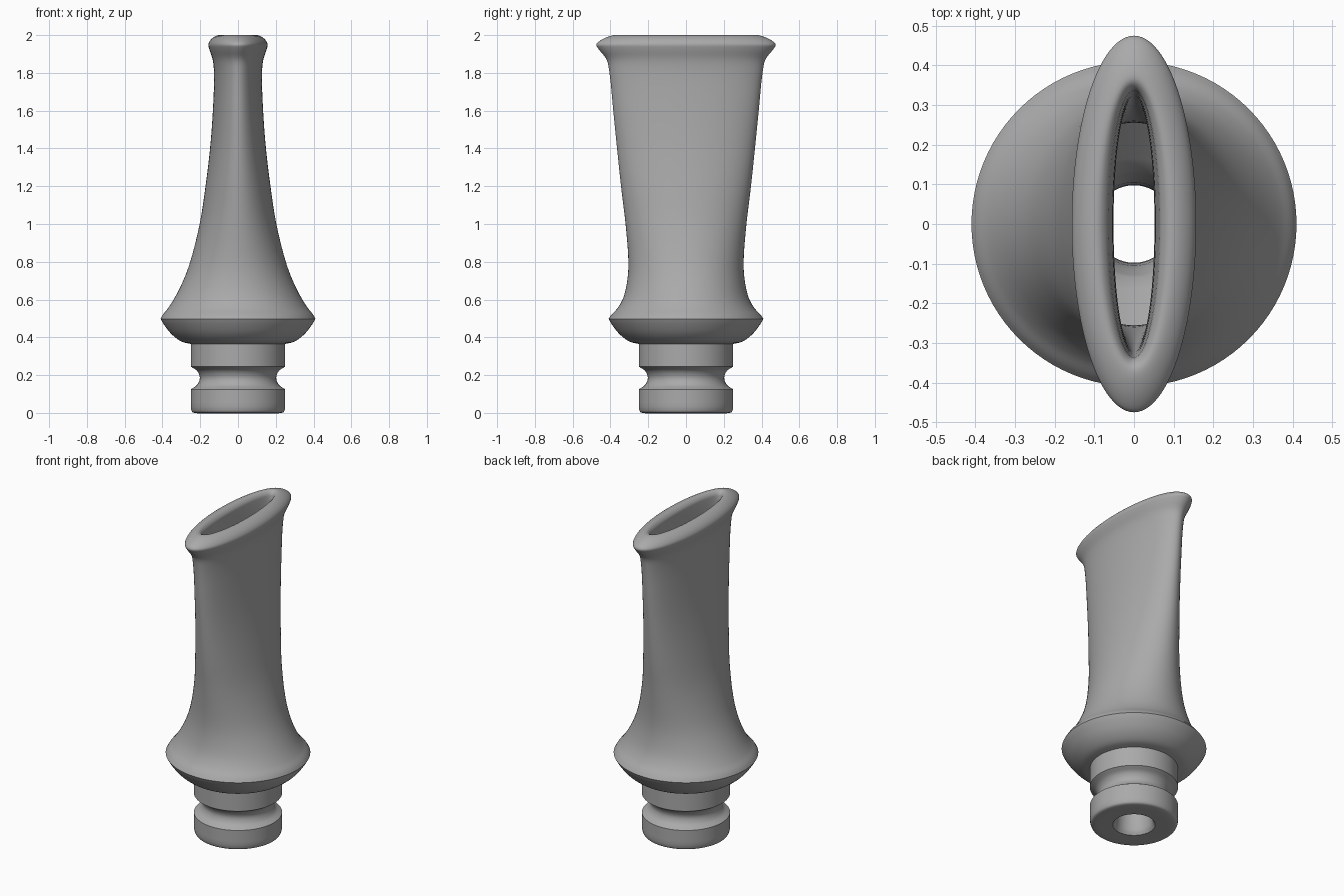
import bpy, bmesh, math
from mathutils import Vector

cube = bpy.data.objects.get("Cube")
if cube:
    bpy.data.objects.remove(cube)

SIDES = 96
STEPS = 4


def smooth(points):
    """Rounded curve through (half width, half depth, height) points."""
    p = [Vector(q) for q in points]
    p = [2 * p[0] - p[1]] + p + [2 * p[-1] - p[-2]]
    out = []
    for a, b, c, d in zip(p, p[1:], p[2:], p[3:]):
        # Tangents scaled to the chord lengths, so uneven spacing stays clean
        t1, t2, t3 = [max((v - u).length, 1e-4) ** 0.5 for u, v in ((a, b), (b, c), (c, d))]
        m1 = t2 * ((b - a) / t1 - (c - a) / (t1 + t2) + (c - b) / t2)
        m2 = t2 * ((c - b) / t2 - (d - b) / (t2 + t3) + (d - c) / t3)
        for i in range(STEPS):
            t = i / STEPS
            out.append((2 * t**3 - 3 * t**2 + 1) * b + (t**3 - 2 * t**2 + t) * m1
                       + (3 * t**2 - 2 * t**3) * c + (t**3 - t**2) * m2)
    return out + [p[-2]]


def turned(*points):
    """Round section given as (radius, height) points."""
    return smooth([(r, r, z) for r, z in points])


# Stem, from the bottom edge up to the collar
foot = turned((.12, 0), (.232, 0), (.244, .008), (.25, .03))
foot_side = turned((.25, .03), (.25, .125))
groove = turned((.25, .125), (.215, .15), (.202, .185), (.215, .22), (.25, .245))
neck = turned((.25, .245), (.25, .365))

# Collar and body, turning from a circle to a flat oval
collar = turned((.25, .365), (.3, .378), (.355, .42), (.395, .472), (.41, .498))
body = smooth([
    (.41, .41, .498), (.398, .394, .52), (.37, .362, .555), (.335, .332, .61),
    (.29, .311, .7), (.253, .305, .8), (.203, .32, 1), (.172, .344, 1.2),
    (.148, .365, 1.4), (.133, .385, 1.6), (.127, .405, 1.8), (.134, .42, 1.87),
    (.152, .462, 1.925), (.157, .475, 1.95), (.145, .448, 1.975), (.11, .39, 1.998),
    (.085, .36, 1.998), (.067, .342, 1.98), (.063, .337, 1.96),
])

# Hollow inside: oval slot widening to a round floor, then the bore
slot = smooth([(.063, .337, 1.96), (.053, .328, 1.85), (.06, .31, 1.5),
               (.11, .275, 1), (.17, .257, .75), (.255, .257, .52)])
floor = turned((.255, .52), (.135, .4))
bore = turned((.135, .4), (.105, .3), (.105, .03), (.12, 0))

rings = []
for part in (foot, foot_side, groove, neck, collar, body, slot, floor, bore):
    rings += part[:-1]

# Skin the closed loop of rings
bm = bmesh.new()
loops = []
for rx, ry, z in rings:
    angles = [math.tau * i / SIDES for i in range(SIDES)]
    loops.append([bm.verts.new((rx * math.cos(a), ry * math.sin(a), z)) for a in angles])
for low, high in zip(loops, loops[1:] + loops[:1]):
    for i in range(SIDES):
        j = (i + 1) % SIDES
        bm.faces.new((low[i], low[j], high[j], high[i]))
bmesh.ops.recalc_face_normals(bm, faces=bm.faces)
mesh = bpy.data.meshes.new("mouthpiece")
bm.to_mesh(mesh)
bm.free()

mouthpiece = bpy.data.objects.new("mouthpiece", mesh)
bpy.context.collection.objects.link(mouthpiece)

grey = bpy.data.materials.new("plain grey")
grey.use_nodes = True
colour = (.4, .4, .4, 1)
grey.diffuse_color = colour
grey.node_tree.nodes["Principled BSDF"].inputs["Base Color"].default_value = colour
mesh.materials.append(grey)

bpy.ops.object.select_all(action="DESELECT")
mouthpiece.select_set(True)
bpy.context.view_layer.objects.active = mouthpiece
bpy.ops.object.shade_smooth_by_angle(angle=math.radians(35))
